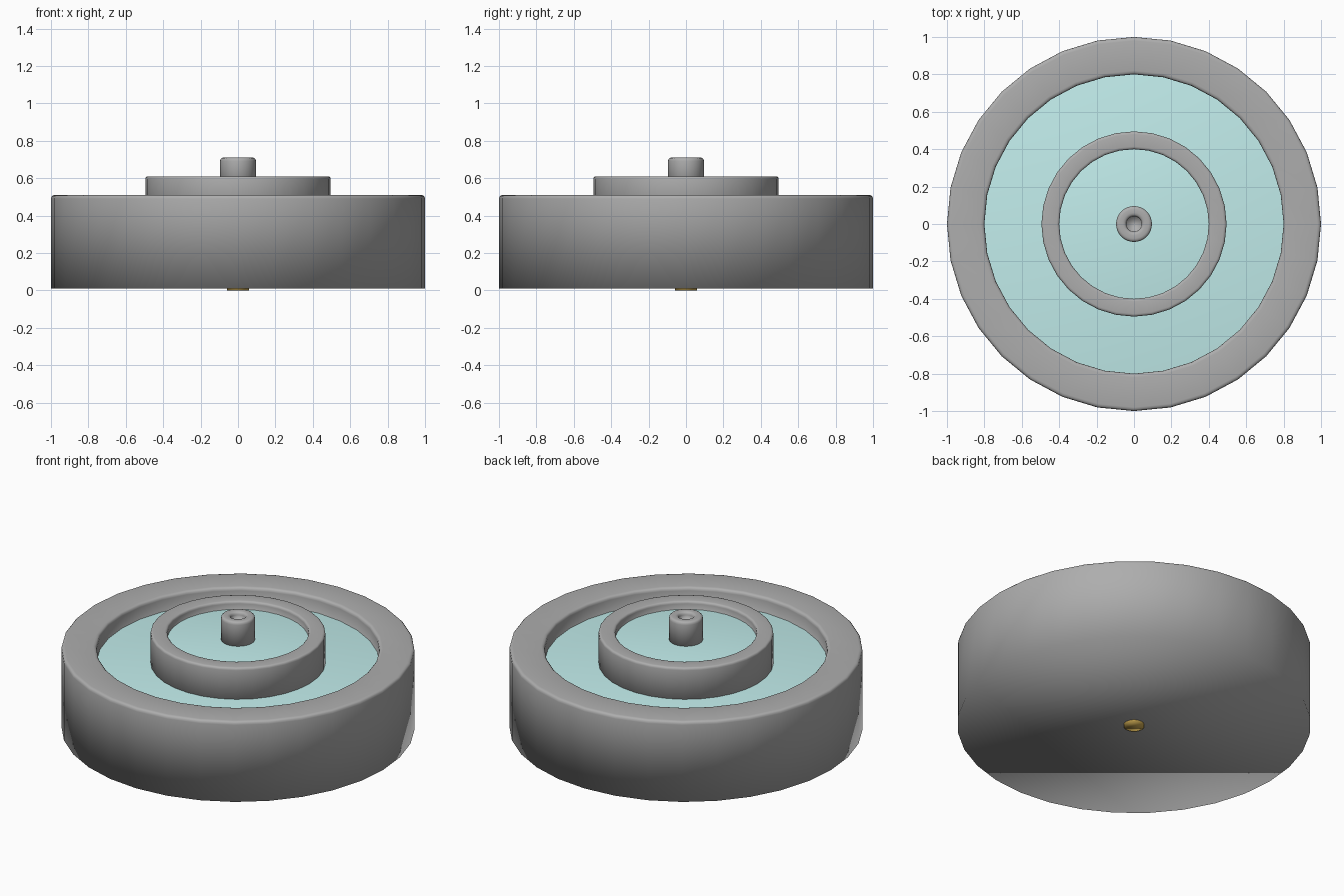
import bpy, bmesh, math

if "Cube" in bpy.data.objects:
    bpy.data.objects.remove(bpy.data.objects["Cube"])


def material(name, rgb):
    m = bpy.data.materials.new(name)
    m.diffuse_color = (*rgb, 1)
    m.use_nodes = True
    m.node_tree.nodes["Principled BSDF"].inputs["Base Color"].default_value = m.diffuse_color
    return m


def rounded(points, corners, radius, steps=3):
    """Replace the chosen profile corners by small arcs (quadratic curves)."""
    out = []
    for i, (r, z) in enumerate(points):
        if i not in corners:
            out.append((r, z))
            continue
        ends = []
        for j in (i - 1, i + 1):
            dr, dz = points[j][0] - r, points[j][1] - z
            d = math.hypot(dr, dz)
            ends.append((r + dr / d * radius, z + dz / d * radius))
        (ar, az), (br, bz) = ends
        for k in range(steps + 1):
            t = k / steps
            a, b, c = (1 - t) ** 2, 2 * t * (1 - t), t * t
            out.append((a * ar + b * r + c * br, a * az + b * z + c * bz))
    return out


def lathe(name, profile, mat, sides=32):
    """Turn a bottom-to-top profile around z and close both ends."""
    bm = bmesh.new()
    rings = []
    for r, z in profile:
        rings.append([bm.verts.new((r * math.cos(2 * math.pi * i / sides),
                                    r * math.sin(2 * math.pi * i / sides), z))
                      for i in range(sides)])
    for a, b in zip(rings, rings[1:]):
        for i in range(sides):
            j = (i + 1) % sides
            bm.faces.new((a[i], a[j], b[j], b[i]))
    bm.faces.new(rings[0][::-1])
    bm.faces.new(rings[-1])
    for f in bm.faces:
        f.smooth = True
    me = bpy.data.meshes.new(name)
    bm.to_mesh(me)
    bm.free()
    ob = bpy.data.objects.new(name, me)
    bpy.context.collection.objects.link(ob)
    me.materials.append(mat)
    return ob


def pool(name, radius, top):
    """Water disc with a softly rounded edge tucked into the basin wall."""
    edge = radius + 0.01
    profile = rounded([(edge, top - 0.05), (edge, top), (0, top)], (1,), 0.01)
    lathe(name, profile[:-1], water)


stone = material("stone", (0.42, 0.42, 0.42))
water = material("water", (0.54, 0.85, 0.84))
brass = material("brass", (0.58, 0.38, 0.08))

# Outer basin: solid base with a raised rim
lathe("outer_basin", rounded(
    [(1.0, 0.01), (1.0, 0.51), (0.8, 0.51), (0.8, 0.31)], (1, 2), 0.02), stone)

# Inner basin standing in the pool
lathe("inner_basin", rounded(
    [(0.495, 0.31), (0.495, 0.61), (0.4, 0.61), (0.4, 0.51)], (1, 2), 0.015), stone)

# Central spout with a shallow hole in its top
lathe("spout", rounded(
    [(0.096, 0.51), (0.096, 0.71), (0.042, 0.71), (0.04, 0.67)], (1, 2), 0.018), stone)

# Water surfaces
pool("outer_water", 0.8, 0.415)
pool("inner_water", 0.4, 0.56)

# Small brass drain plug under the base
lathe("drain_plug", [(0.058, 0.0), (0.058, 0.03)], brass)
